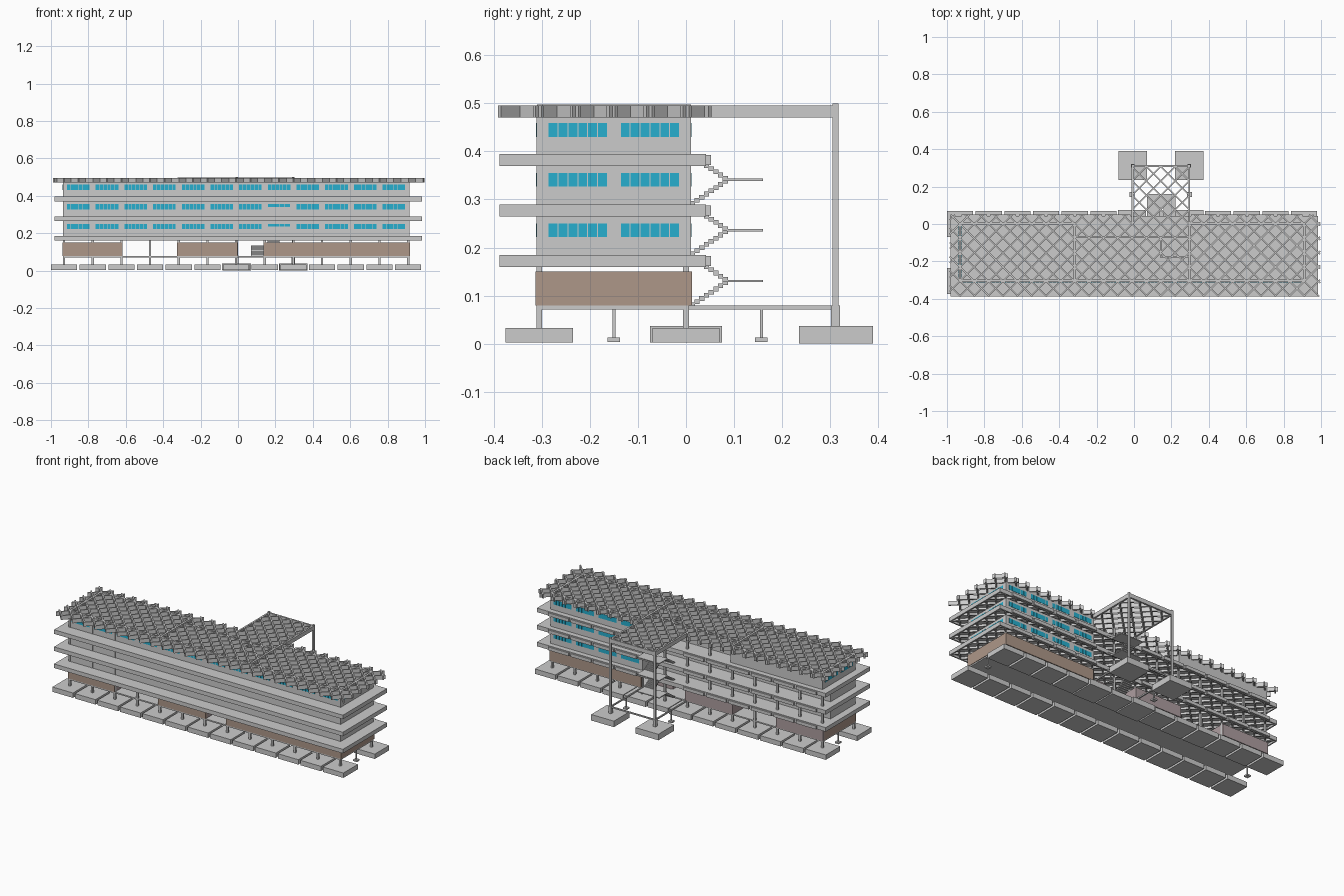
import bpy, bmesh, math
from mathutils import Matrix, Vector

if "Cube" in bpy.data.objects:
    bpy.data.objects.remove(bpy.data.objects["Cube"])


def material(name, rgb):
    m = bpy.data.materials.new(name)
    m.diffuse_color = (*rgb, 1)
    m.use_nodes = True
    m.node_tree.nodes["Principled BSDF"].inputs["Base Color"].default_value = m.diffuse_color
    return m


BROWN = material("brown_brick", (0.42, 0.31, 0.25))
PURPLE = material("mauve_plaster", (0.42, 0.34, 0.35))
BLUE = material("blue_glass", (0.02, 0.43, 0.62))

PITCH = 0.1533
XS = [-0.93 + PITCH * i for i in range(13)]      # column grid
ROWS = (-0.305, 0.0)
FLOORS = (0.16, 0.265, 0.37)                     # underside of each floor
SLAB = 0.025
CORE = (XS[4], XS[8])                            # limits of the stair core
T = 0.012                                        # wall thickness


def add_box(bm, x0, x1, y0, y1, z0, z1):
    mat = Matrix.Translation(((x0 + x1) / 2, (y0 + y1) / 2, (z0 + z1) / 2))
    mat = mat @ Matrix.Diagonal((x1 - x0, y1 - y0, z1 - z0, 1))
    bmesh.ops.create_cube(bm, size=1, matrix=mat)


def finish(name, bm, mat=None):
    me = bpy.data.meshes.new(name)
    bm.to_mesh(me)
    bm.free()
    ob = bpy.data.objects.new(name, me)
    bpy.context.collection.objects.link(ob)
    if mat:
        me.materials.append(mat)
    return ob


def boxes(name, items, mat=None):
    bm = bmesh.new()
    for b in items:
        add_box(bm, *b)
    return finish(name, bm, mat)


def lattice(name, x0, x1, y0, y1, z0, z1, step=PITCH / 2, w=0.008):
    """Two families of diagonal beams clipped to a rectangle."""
    bm = bmesh.new()
    for s in (1, -1):
        for k in range(-40, 41):
            c = XS[6] + k * step                 # line x = c + s*y
            ya, yb = sorted(((x0 - c) / s, (x1 - c) / s))
            ya, yb = max(ya, y0), min(yb, y1)
            if yb - ya < 0.015:
                continue
            mid = Vector((c + s * (ya + yb) / 2, (ya + yb) / 2, (z0 + z1) / 2))
            mat = (Matrix.Translation(mid) @ Matrix.Rotation(s * math.pi / 4, 4, 'Z')
                   @ Matrix.Diagonal(((yb - ya) * math.sqrt(2), w, z1 - z0, 1)))
            bmesh.ops.create_cube(bm, size=1, matrix=mat)
    return finish(name, bm)


def ring(x0, x1, y0, y1, z0, z1, t=0.008):
    return [(x0, x1, y0, y0 + t, z0, z1), (x0, x1, y1 - t, y1, z0, z1),
            (x0, x0 + t, y0 + t, y1 - t, z0, z1), (x1 - t, x1, y0 + t, y1 - t, z0, z1)]


def panes(centre, z0, z1, n=6, p=0.0205):
    start = centre - p * n / 2
    return [(start + i * p + 0.001, start + (i + 1) * p - 0.001, z0, z1) for i in range(n)]


# Footings under every column, taller ones under the core and canopy
foot = []
for y in ROWS:
    for i, x in enumerate(XS):
        tall = y == 0 and i in (6, 8)
        h, r = (0.037, 0.075) if tall else (0.033, 0.07)
        foot.append((x - r, x + r, y - r, y + r, 0.003, h))
CANOPY_X = (XS[6] + 0.003, XS[8] - 0.001)
for x in CANOPY_X:
    foot.append((x - 0.077, x + 0.077, 0.235, 0.389, 0, 0.037))
boxes("footings", foot)
small = [(XS[0], -0.15), (XS[12], -0.15), (XS[6], 0.157), (XS[8], 0.157)]
boxes("small_footings", [(x - 0.013, x + 0.013, y - 0.013, y + 0.013, 0.004, 0.013) for x, y in small])
boxes("small_posts", [(x - 0.003, x + 0.003, y - 0.003, y + 0.003, 0.012, 0.073) for x, y in small])

# Columns
boxes("columns", [(x - 0.006, x + 0.006, y - 0.006, y + 0.006, 0.03, 0.49) for x in XS for y in ROWS])
boxes("canopy_columns", [(x - 0.006, x + 0.006, 0.305, 0.317, 0.08, 0.5) for x in CANOPY_X]
      + [(x - 0.009, x + 0.009, 0.302, 0.32, 0.035, 0.08) for x in CANOPY_X])

# Ground slab and tie beams
boxes("ground_slab", [(-0.936, 0.916, -0.311, 0.006, 0.071, 0.079)])
boxes("tie_beams", [(x - 0.004, x + 0.004, 0, 0.31, 0.071, 0.079) for x in CANOPY_X]
      + [(CANOPY_X[0], CANOPY_X[1], 0.307, 0.315, 0.071, 0.079)])

# Floor slabs: thin deck, edge beams and diagonal ribs below
for n, z in enumerate(FLOORS):
    boxes(f"floor_deck_{n}", [(-0.98, 0.985, -0.388, 0.042, z + 0.013, z + SLAB)]
          + ring(-0.98, 0.985, -0.388, 0.042, z, z + 0.013)
          + [(x + 0.008, x + PITCH - 0.008, 0.042, 0.052, z + 0.002, z + SLAB - 0.003) for x in XS[:6] + XS[8:12]])
    lattice(f"floor_ribs_{n}", -0.975, 0.98, -0.383, 0.037, z, z + 0.014)

# Open roof lattice and rear canopy
lattice("roof_lattice", -0.985, 0.995, -0.388, 0.05, 0.47, 0.495)
lattice("canopy_lattice", CANOPY_X[0], CANOPY_X[1], 0.045, 0.31, 0.47, 0.495)
boxes("canopy_beams", [(x - 0.005, x + 0.005, 0, 0.312, 0.47, 0.495) for x in CANOPY_X]
      + [(CANOPY_X[0], CANOPY_X[1], 0.306, 0.316, 0.47, 0.495)])

# Upper walls, one storey at a time
STOREYS = ((0.185, 0.266), (0.29, 0.371), (0.395, 0.494))
X0, X1, Y0, Y1 = -0.936, 0.916, -0.31, 0.01
for n, (z0, z1) in enumerate(STOREYS):
    top = n == 2
    walls = [(X0, X1, Y0, Y0 + T, z0, z1),                       # front
             (X1 - T, X1, Y0 + T, Y1, z0, z1),                   # right end
             (X0, X0 + T, Y0 + T, Y1 if top else -0.07, z0, z1), # left end
             (CORE[1], X1 - T, Y1 - T, Y1, z0, z1),              # rear right rooms
             (CORE[1] - T / 2, CORE[1] + T / 2, Y0 + T, Y1, z0, z1 + 0.004 * top),
             (CORE[0] - T / 2, CORE[0] + T / 2, Y0 + T, Y1 if top else -0.07, z0, z1 + 0.004 * top),
             (CORE[0] if top else X0, CORE[1], -0.076, -0.067, z0, z1),
             (0.14, CORE[1], -0.18, -0.172, z0, z1),
             (0.14, 0.148, -0.18, -0.07, z0, z1)]
    if top:
        walls.append((X0 + T, CORE[0], Y1 - T, Y1, z0, z1))      # rear left rooms
        walls.append((CORE[0], CORE[1], Y0, Y0 + T, z1, z1 + 0.004))
    boxes(f"storey_walls_{n}", walls)

# Window panes set just proud of the walls
WIN = ((0.222, 0.25), (0.327, 0.355), (0.43, 0.459))
E = 0.0015
glass = []
for n, (z0, z1) in enumerate(WIN):
    for i in range(12):
        c = XS[i] + PITCH / 2
        tiny = i == 7 and n < 2
        row = panes(c, z1 - 0.014, z1, 4, 0.03) if tiny else panes(c, z0, z1)
        glass += [(a, b, Y0 - E, Y0 + T + E, p, q) for a, b, p, q in row]
        if i >= 8:
            glass += [(a, b, Y1 - T - E, Y1 + E, p, q) for a, b, p, q in panes(c, z0, z1)]
    for c in (-0.225, -0.075):
        glass += [(X1 - T - E, X1 + E, a, b, p, q) for a, b, p, q in panes(c, z0, z1)]
        if n == 2:
            glass += [(X0 - E, X0 + T + E, a, b, p, q) for a, b, p, q in panes(c, z0, z1)]
boxes("window_panes", glass, BLUE)

# Ground floor rooms
G0, G1 = 0.079, 0.15
ROOMS = ((-0.939, -0.62), (-0.325, -0.003), (0.138, 0.919))
brown, mauve = [], []
for n, (a, b) in enumerate(ROOMS):
    brown.append((a, b, -0.313, -0.298, G0, G1))
    (brown if n == 2 else mauve).append((CORE[1] if n == 2 else a, b, -0.003, 0.012, G0, G1))
    for x in (a, b - T):
        (brown if abs(x) > 0.9 else mauve).append((x, x + T, -0.298, -0.003 if x != 0.138 else -0.07, G0, G1))
mauve.append((0.15, CORE[1], -0.076, -0.067, G0, G1))
boxes("ground_brick_walls", brown, BROWN)
boxes("ground_inner_walls", mauve, PURPLE)

# Zigzag stairs with half landings behind the core
STEPS = 8
levels = (0.079, 0.185, 0.29, 0.395)
for n in range(3):
    lo, hi = levels[n], levels[n + 1]
    mid = (lo + hi) / 2
    parts = [(0.07, 0.222, 0.085, 0.16, mid - 0.004, mid + 0.001)]
    d, h = 0.078 / STEPS, (hi - lo) / 2 / STEPS
    for k in range(STEPS):
        y = 0.008 + k * d
        parts.append((0.07, 0.135, y, y + d + 0.001, lo + k * h - 0.003, lo + (k + 1) * h))
        parts.append((0.157, 0.222, y, y + d + 0.001, hi - (k + 1) * h - 0.003, hi - k * h))
    boxes(f"stairs_{n}", parts)
